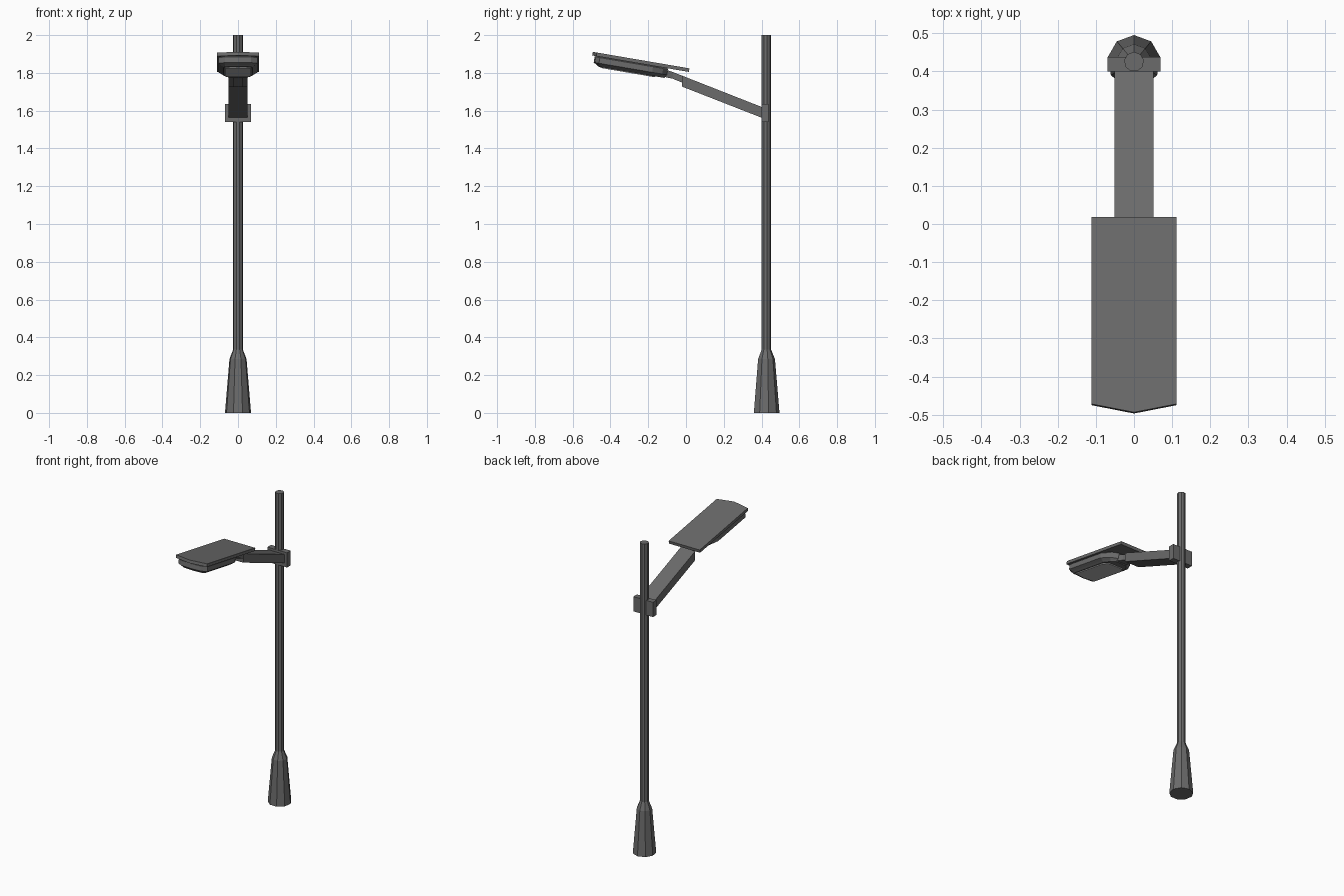
import bpy, bmesh, math
from mathutils import Matrix, Vector

cube = bpy.data.objects.get("Cube")
if cube:
    bpy.data.objects.remove(cube, do_unlink=True)


def make_material(name, value):
    mat = bpy.data.materials.new(name)
    mat.use_nodes = True
    colour = (value, value, value, 1)
    mat.diffuse_color = colour
    mat.node_tree.nodes["Principled BSDF"].inputs["Base Color"].default_value = colour
    return mat


metal = make_material("dark_grey_metal", 0.147)
glass = make_material("light_grey_glass", 0.5)

POLE_Y = 0.425


def loft(name, rings, matrix=Matrix(), material=metal, open_end=False):
    """Skin a list of equally sized point rings and cap the ends."""
    bm = bmesh.new()
    loops = [[bm.verts.new(matrix @ Vector(p)) for p in ring] for ring in rings]
    n = len(loops[0])
    for a, b in zip(loops, loops[1:]):
        for i in range(n):
            j = (i + 1) % n
            bm.faces.new((a[i], a[j], b[j], b[i]))
    bm.faces.new(loops[0])
    if not open_end:
        bm.faces.new(loops[-1])
    bmesh.ops.recalc_face_normals(bm, faces=bm.faces)
    mesh = bpy.data.meshes.new(name)
    bm.to_mesh(mesh)
    bm.free()
    mesh.materials.append(material)
    obj = bpy.data.objects.new(name, mesh)
    bpy.context.collection.objects.link(obj)
    return obj


def circle(radius, z):
    """Nine-sided ring around the pole axis with one corner facing the back."""
    steps = [math.pi / 2 + math.tau * i / 9 for i in range(9)]
    return [(radius * math.cos(a), POLE_Y + radius * math.sin(a), z) for a in steps]


def section(y, low, high, w):
    """Rectangular cross-section facing along y."""
    return [(-w, y, low), (w, y, low), (w, y, high), (-w, y, high)]


def mirrored(half, z):
    """Close a half outline of (x, y) points by mirroring it in x."""
    pts = half + [(-x, y) for x, y in reversed(half) if x > 0]
    return [(x, y, z) for x, y in pts]


# Pole and flared foot
loft("pole", [circle(0.026, 0.0), circle(0.026, 2.0)])
loft("pole_foot", [circle(r, z) for r, z in ((0.07, 0), (0.046, 0.285), (0.026, 0.335))])

# Clamp across the pole
loft("clamp", [section(0.40, 1.54, 1.635, 0.07), section(0.437, 1.54, 1.635, 0.07)])

# Sloping hollow arm, open towards the lamp
loft("arm", [section(0.42, 1.555, 1.612, 0.051), section(-0.02, 1.727, 1.785, 0.051)],
     open_end=True)

# Neck joining arm and lamp
loft("neck", [section(0.03, 1.728, 1.764, 0.024), section(-0.07, 1.769, 1.805, 0.024),
              section(-0.14, 1.784, 1.828, 0.045)])

# Tilted lamp head, built flat with its top at local z = 0
tilt = Matrix.Translation((0, -0.24, 1.868)) @ Matrix.Rotation(math.radians(-9.7), 4, 'X')
cover = [(0, -0.257), (0.111, -0.235), (0.111, 0.262), (0, 0.262)]
loft("cover_plate", [mirrored(cover, 0), mirrored(cover, -0.019)], tilt)


def body_ring(inset, z):
    half = [(0, -0.243 + inset), (0.07, -0.236 + inset), (0.103 - inset, -0.215 + inset),
            (0.103 - inset, 0.07), (0.075 - inset * 0.6, 0.125 - inset * 0.4),
            (0.035, 0.15 - inset * 0.4), (0, 0.15 - inset * 0.4)]
    return mirrored(half, z)


loft("lamp_body", [body_ring(i, z) for i, z in
                   ((0.008, -0.017), (0, -0.024), (0, -0.054), (0.016, -0.064), (0.027, -0.072))],
     tilt)

# Light panel on the underside
panel = [(0, -0.203), (0.07, -0.19), (0.07, 0.06), (0.05, 0.09), (0, 0.09)]
loft("light_panel", [mirrored(panel, -0.071), mirrored(panel, -0.077)], tilt, glass)
